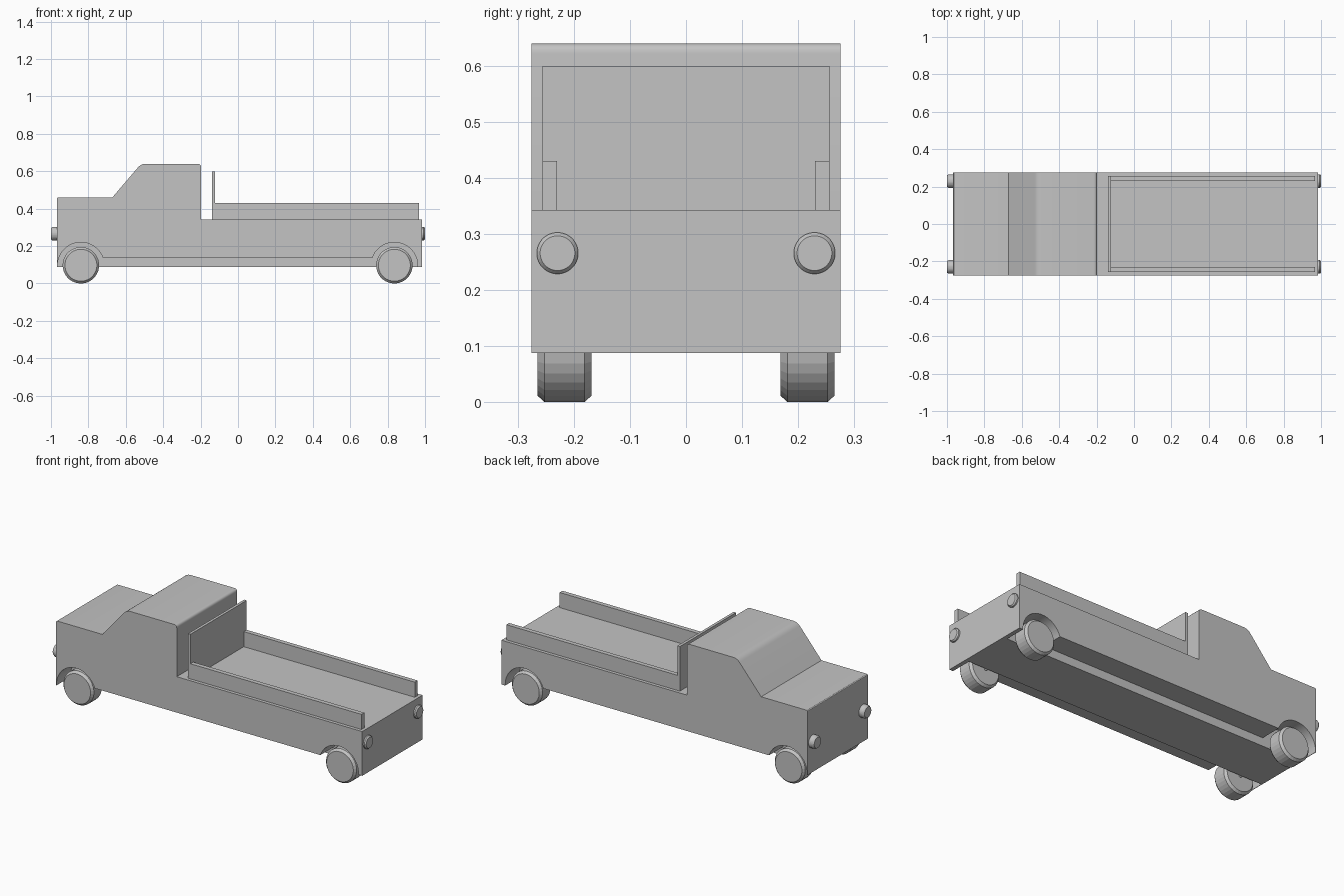
import bpy, bmesh, math
from mathutils import Vector, Matrix

if "Cube" in bpy.data.objects:
    bpy.data.objects.remove(bpy.data.objects["Cube"])

grey = bpy.data.materials.new("plain_grey")
grey.diffuse_color = (0.55, 0.55, 0.55, 1)
grey.use_nodes = True
grey.node_tree.nodes["Principled BSDF"].inputs["Base Color"].default_value = grey.diffuse_color


def finish(name, bm):
    bmesh.ops.recalc_face_normals(bm, faces=bm.faces[:])
    me = bpy.data.meshes.new(name)
    bm.to_mesh(me)
    bm.free()
    me.materials.append(grey)
    ob = bpy.data.objects.new(name, me)
    bpy.context.collection.objects.link(ob)
    return ob


def extrude_profile(name, pts, y0, y1):
    bm = bmesh.new()
    face = bm.faces.new([bm.verts.new((x, y0, z)) for x, z in pts])
    res = bmesh.ops.extrude_face_region(bm, geom=[face])
    verts = [v for v in res["geom"] if isinstance(v, bmesh.types.BMVert)]
    bmesh.ops.translate(bm, verts=verts, vec=(0, y1 - y0, 0))
    return finish(name, bm)


def box(name, x0, x1, y0, y1, z0, z1):
    return extrude_profile(name, [(x0, z0), (x1, z0), (x1, z1), (x0, z1)], y0, y1)


def round_corner(prev, cur, nxt, size, steps=5):
    p, c, n = Vector(prev), Vector(cur), Vector(nxt)
    a = c + (p - c).normalized() * size
    b = c + (n - c).normalized() * size
    out = []
    for i in range(steps + 1):
        t = i / steps
        out.append(tuple(a * (1 - t) ** 2 + c * 2 * t * (1 - t) + b * t * t))
    return out


def lathe(name, rings, sides, axis, centre):
    """Closed round part from (position along axis, radius) rings."""
    bm = bmesh.new()
    loops = []
    for d, r in rings:
        loop = []
        for i in range(sides):
            a = 2 * math.pi * (i + 0.5) / sides
            u, v = r * math.cos(a), r * math.sin(a)
            loop.append(bm.verts.new((d, u, v) if axis == "x" else (u, d, v)))
        loops.append(loop)
    for l0, l1 in zip(loops, loops[1:]):
        for i in range(sides):
            j = (i + 1) % sides
            bm.faces.new((l0[i], l0[j], l1[j], l1[i]))
    bm.faces.new(loops[0])
    bm.faces.new(loops[-1])
    bmesh.ops.transform(bm, matrix=Matrix.Translation(centre), verts=bm.verts[:])
    return finish(name, bm)


# Body: one side profile with hood, windscreen, cab and flat bed
BED, HOOD, ROOF = 0.343, 0.46, 0.64
hood_front, screen_low = (-0.968, HOOD), (-0.672, HOOD)
screen_top, cab_rear = (-0.518, ROOF), (-0.198, ROOF)
profile = [(-0.968, 0.088)]
profile += round_corner((-0.968, 0.088), hood_front, screen_low, 0.01, 3)
profile += [screen_low]
profile += round_corner(screen_low, screen_top, cab_rear, 0.025)
profile += round_corner(screen_top, cab_rear, (-0.198, BED), 0.018)
profile += [(-0.198, BED), (0.985, BED), (0.985, 0.088)]
body = extrude_profile("truck_body", profile, -0.275, 0.275)

# Wheel arches and raised sills cut out of both sides
ARCH_R, ARCH_Z, SILL = 0.125, 0.095, 0.136
WHEEL_X = (-0.84, 0.836)
end = math.asin((SILL - ARCH_Z) / ARCH_R)
arch = [math.pi + (end - math.pi) * i / 20 for i in range(21)]
left = [(WHEEL_X[0] + ARCH_R * math.cos(a), ARCH_Z + ARCH_R * math.sin(a)) for a in arch]
right = [(WHEEL_X[1] - ARCH_R * math.cos(a), ARCH_Z + ARCH_R * math.sin(a)) for a in arch]
cut = [(left[0][0], 0.0)] + left + right[::-1] + [(right[0][0], 0.0)]
cutters = []
for s in (-1, 1):
    cutter = extrude_profile("arch_cutter", cut, s * 0.15, s * 0.3)
    cutter.hide_render = True
    cutters.append(cutter)
    mod = body.modifiers.new("arches", "BOOLEAN")
    mod.operation = "DIFFERENCE"
    mod.solver = "EXACT"
    mod.object = cutter
bpy.context.view_layer.update()
deps = bpy.context.evaluated_depsgraph_get()
cut_mesh = bpy.data.meshes.new_from_object(body.evaluated_get(deps))
body.modifiers.clear()
body.data = cut_mesh
for c in cutters:
    bpy.data.objects.remove(c)
bpy.context.view_layer.objects.active = body
body.select_set(True)
bpy.ops.object.shade_smooth_by_angle(angle=math.radians(30))

# Bed headboard and side rails
box("headboard", -0.14, -0.124, -0.256, 0.256, BED - 0.005, 0.6)
for side, s in (("front", -1), ("back", 1)):
    box(side + "_bed_rail", -0.126, 0.967, s * 0.23, s * 0.256, BED - 0.005, 0.43)

# Wheels with chamfered rims, and thin axles
R = 0.0975
for end_name, x in zip(("nose", "tail"), WHEEL_X):
    for side, s in (("front", -1), ("back", 1)):
        rings = [(s * 0.168, R - 0.012), (s * 0.181, R), (s * 0.252, R), (s * 0.265, R - 0.012)]
        lathe(f"{end_name}_{side}_wheel", rings, 32, "y", (x, 0, R))
    lathe(end_name + "_axle", [(-0.175, 0.008), (0.175, 0.008)], 12, "y", (x, 0, R))

# Round headlights and tail lights
for side, s in (("front", -1), ("back", 1)):
    for name, x0, x1, x2 in (("headlight", -0.96, -0.99, -1.0), ("tail_light", 0.975, 0.993, 1.0)):
        lathe(f"{side}_{name}", [(x0, 0.037), (x1, 0.037), (x2, 0.031)], 32, "x",
              (0, s * 0.229, 0.266))
